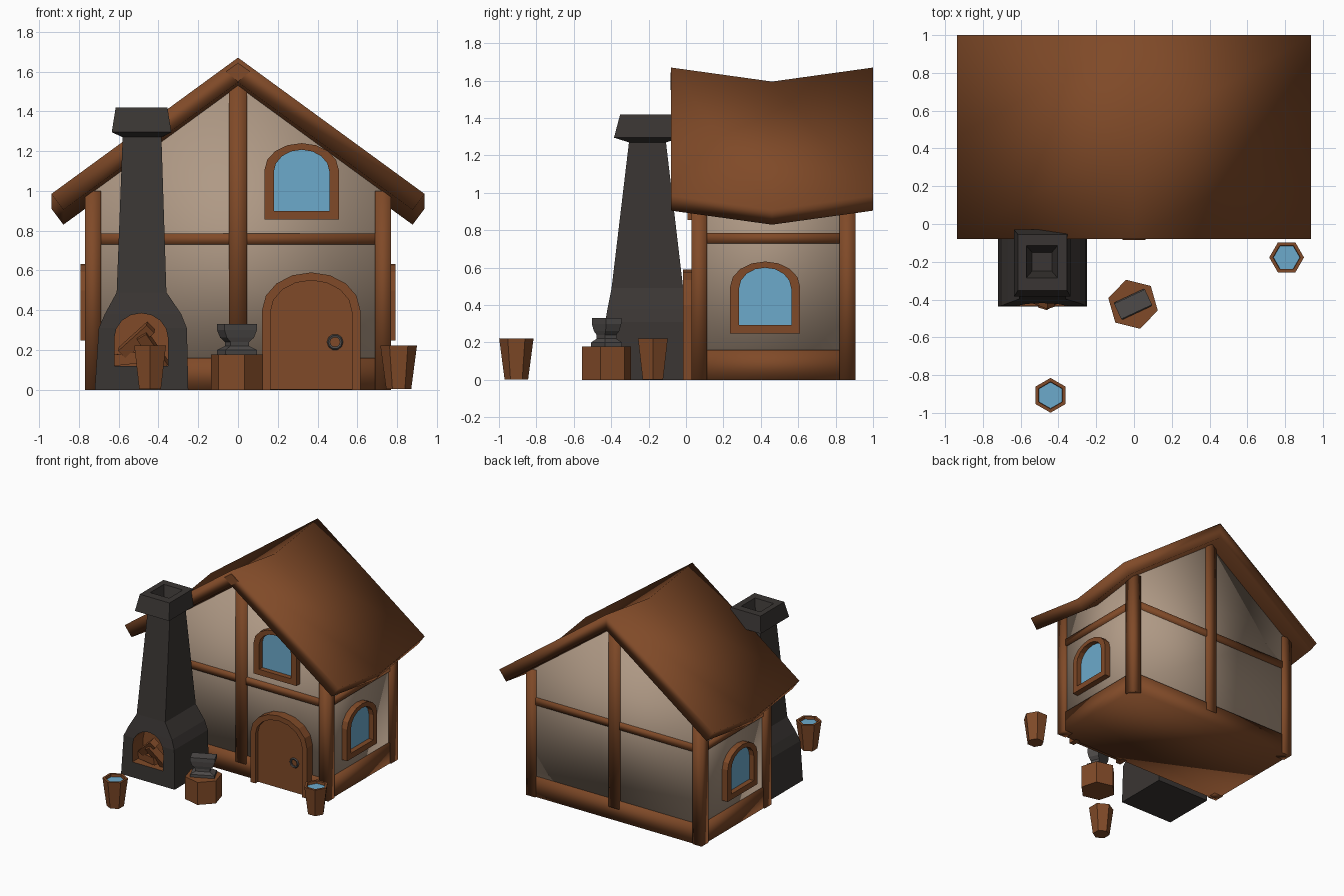
import bpy, bmesh, math
from mathutils import Matrix, Vector

if "Cube" in bpy.data.objects:
    bpy.data.objects.remove(bpy.data.objects["Cube"])


def mat(name, rgb):
    m = bpy.data.materials.new(name)
    m.diffuse_color = (*rgb, 1)
    m.use_nodes = True
    m.node_tree.nodes["Principled BSDF"].inputs["Base Color"].default_value = m.diffuse_color
    return m


WOOD = mat("brown wood", (0.215, 0.068, 0.021))
PLASTER = mat("beige plaster", (0.43, 0.32, 0.235))
STONE = mat("dark stone", (0.042, 0.036, 0.033))
IRON = mat("grey iron", (0.078, 0.071, 0.068))
BLUE = mat("blue glass and water", (0.15, 0.40, 0.60))


def finish(name, bm, material, smooth=False, matrix=None):
    bmesh.ops.recalc_face_normals(bm, faces=bm.faces[:])
    if matrix:
        bm.transform(matrix)
    me = bpy.data.meshes.new(name)
    bm.to_mesh(me)
    bm.free()
    me.materials.append(material)
    for p in me.polygons:
        p.use_smooth = smooth
    ob = bpy.data.objects.new(name, me)
    bpy.context.collection.objects.link(ob)
    return ob


def loft(name, rings, material, smooth=False, matrix=None, caps=True):
    """Skin a list of equally long point loops."""
    bm = bmesh.new()
    vs = [[bm.verts.new(p) for p in r] for r in rings]
    n = len(rings[0])
    for a, b in zip(vs, vs[1:]):
        for i in range(n):
            j = (i + 1) % n
            bm.faces.new((a[i], a[j], b[j], b[i]))
    if caps:
        bm.faces.new(vs[0])
        bm.faces.new(vs[-1])
    return finish(name, bm, material, smooth, matrix)


def rect(x0, x1, y0, y1, z):
    return [(x0, y0, z), (x1, y0, z), (x1, y1, z), (x0, y1, z)]


def box(name, x0, x1, y0, y1, z0, z1, material=WOOD, smooth=True, matrix=None):
    return loft(name, [rect(x0, x1, y0, y1, z0), rect(x0, x1, y0, y1, z1)],
                material, smooth, matrix)


def ngon(r, z, n=6, phase=0.0):
    return [(r * math.cos(phase + math.tau * i / n),
             r * math.sin(phase + math.tau * i / n), z) for i in range(n)]


def arch(w, z0, spring, top, y, n=8):
    """Arched outline of half width w, from bottom right round to bottom left."""
    pts = [(w, y, z0)]
    for i in range(n + 1):
        a = math.pi * i / n
        pts.append((w * math.cos(a), y, spring + (top - spring) * math.sin(a)))
    return pts + [(-w, y, z0)]


def arch_plate(name, w, z0, spring, top, y0, y1, material, matrix):
    return loft(name, [arch(w, z0, spring, top, y) for y in (y0, y1)],
                material, False, matrix)


def arch_frame(name, outer, inner, y0, y1, matrix, sill=True):
    bm = bmesh.new()
    rows = [[bm.verts.new(p) for p in arch(*s, y)]
            for s, y in ((outer, y1), (outer, y0), (inner, y0), (inner, y1))]
    n = len(rows[0])
    for k in range(4):
        a, b = rows[k], rows[(k + 1) % 4]
        for i in range(n if sill else n - 1):
            j = (i + 1) % n
            bm.faces.new((a[i], a[j], b[j], b[i]))
    if not sill:
        for i in (0, n - 1):
            bm.faces.new([r[i] for r in rows])
    return finish(name, bm, WOOD, False, matrix)


# House walls: one gabled block
gable = [(-0.745, 0.1), (0.745, 0.1), (0.745, 1.016), (0, 1.56), (-0.745, 1.016)]
loft("walls", [[(x, y, z) for x, z in gable] for y in (0.055, 0.885)], PLASTER, True)

# Wooden base, posts and rails
box("base_sill", -0.76, 0.76, 0.04, 0.895, 0, 0.16)
for s, side in ((-1, "left"), (1, "right")):
    a, b = sorted((s * 0.69, s * 0.77))
    box(side + "_front_post", a, b, 0.03, 0.112, 0, 1.0)
    box(side + "_back_post", a, b, 0.82, 0.905, 0, 1.0)
    a, b = sorted((s * 0.70, s * 0.76))
    box(side + "_rail", a, b, 0.1, 0.83, 0.73, 0.785)
for side, a, b in (("front", 0.032, 0.09), ("back", 0.85, 0.905)):
    box(side + "_centre_post", -0.045, 0.045, a, b, 0.1, 1.56)
    box(side + "_rail", -0.70, 0.70, a + 0.005, b - 0.005, 0.73, 0.785)

# Thick roof sagging in the middle
chevron = [(0, 1.67), (0.938, 0.985), (0.878, 0.905), (0, 1.546),
           (-0.878, 0.905), (-0.938, 0.985)]
loft("roof", [[(x, y, z - d) for x, z in chevron]
              for y, d in ((-0.08, 0), (0.46, 0.075), (1.0, 0))], WOOD, True)
# Joint of the gable boards at the peak
loft("roof_peak_joint", [[(0, y, 1.643), (0.06, y, 1.6), (0, y, 1.55), (-0.06, y, 1.6)]
                         for y in (-0.084, 0.05)], WOOD)


# Arched windows
def window(name, base):
    arch_frame(name + "_frame", (0.187, 0, 0.25, 0.385), (0.14, 0.045, 0.24, 0.352),
               -0.048, 0.02, base)
    arch_plate(name + "_pane", 0.145, 0.04, 0.24, 0.354, -0.008, -0.001, BLUE, base)


window("front_window", Matrix.Translation((0.32, 0.055, 0.855)))
for s, side in ((-1, "left"), (1, "right")):
    window(side + "_window", Matrix.Translation((s * 0.745, 0.423, 0.248))
           @ Matrix.Rotation(s * math.pi / 2, 4, 'Z'))

# Door with frame and ring handle
door = Matrix.Translation((0.368, 0, 0))
arch_frame("door_frame", (0.247, 0, 0.40, 0.59), (0.205, 0, 0.39, 0.55),
           -0.016, 0.06, door, sill=False)
arch_plate("door", 0.21, 0.002, 0.39, 0.553, 0.015, 0.06, WOOD, door)
bpy.ops.mesh.primitive_torus_add(major_segments=10, minor_segments=5, major_radius=0.032,
                                 minor_radius=0.009, location=(0.488, 0.008, 0.24),
                                 rotation=(math.pi / 2, 0, 0))
ring = bpy.context.object
ring.name = "door_ring"
ring.data.materials.append(IRON)

# Forge chimney: tapering stack, flared cap and hollow flue
chimney = loft("chimney", [rect(*r) for r in (
    (-0.72, -0.25, -0.437, -0.01, 0), (-0.70, -0.257, -0.432, -0.01, 0.31),
    (-0.67, -0.285, -0.42, -0.01, 0.38), (-0.61, -0.36, -0.398, -0.015, 0.49),
    (-0.58, -0.385, -0.305, -0.107, 1.27), (-0.635, -0.335, -0.385, -0.03, 1.295),
    (-0.615, -0.355, -0.352, -0.055, 1.42), (-0.57, -0.405, -0.285, -0.115, 1.42),
    (-0.54, -0.435, -0.25, -0.15, 1.30))], STONE)

# Arched fire opening cut into the chimney, with a wood-coloured lining
cutter = arch_plate("fire_opening_cutter", 0.135, 0.12, 0.26, 0.385, -0.5, -0.3, WOOD,
                    Matrix.Translation((-0.487, 0, 0)))
cutter.hide_render = True
cutter.hide_viewport = True
chimney.data.materials.append(WOOD)
cut = chimney.modifiers.new("fire opening", 'BOOLEAN')
cut.object = cutter
cut.operation = 'DIFFERENCE'
cut.solver = 'EXACT'
cut.material_mode = 'TRANSFER'

# Logs leaning out of the fire
for i, (x, y, z, tilt, yaw) in enumerate(((-0.51, -0.39, 0.25, 0.75, 0.3),
                                          (-0.43, -0.39, 0.20, -0.5, -0.3),
                                          (-0.52, -0.37, 0.16, 1.45, 0.15))):
    m = (Matrix.Translation((x, y, z)) @ Matrix.Rotation(yaw, 4, 'Z')
         @ Matrix.Rotation(tilt, 4, 'Y') @ Matrix.Rotation(0.5, 4, 'X'))
    box("log_%d" % (i + 1), -0.028, 0.028, -0.028, 0.028, -0.10, 0.10, WOOD, False, m)

# Stump and anvil
stump = Matrix.Translation((-0.005, -0.425, 0))
loft("stump", [ngon(0.135, z, phase=math.radians(106)) for z in (0, 0.178)], WOOD,
     False, stump)
loft("anvil", [rect(-a, a, -b, b, z) for a, b, z in (
    (0.088, 0.05, 0.178), (0.088, 0.05, 0.2), (0.052, 0.034, 0.22), (0.052, 0.034, 0.24),
    (0.075, 0.04, 0.262), (0.09, 0.045, 0.30), (0.09, 0.045, 0.33))], IRON, False,
    stump @ Matrix.Rotation(math.radians(25), 4, 'Z'))

# Six-sided buckets of water
for name, x, y, turn in (("right_bucket", 0.808, -0.177, 0),
                         ("front_bucket", -0.442, -0.907, math.pi / 6)):
    m = Matrix.Translation((x, y, 0)) @ Matrix.Rotation(turn, 4, 'Z')
    loft(name, [ngon(r, z) for r, z in ((0.063, 0.003), (0.092, 0.222), (0.072, 0.222),
                                        (0.068, 0.19))], WOOD, False, m)
    loft(name + "_water", [ngon(0.07, z) for z in (0.195, 0.202)], BLUE, False, m)
